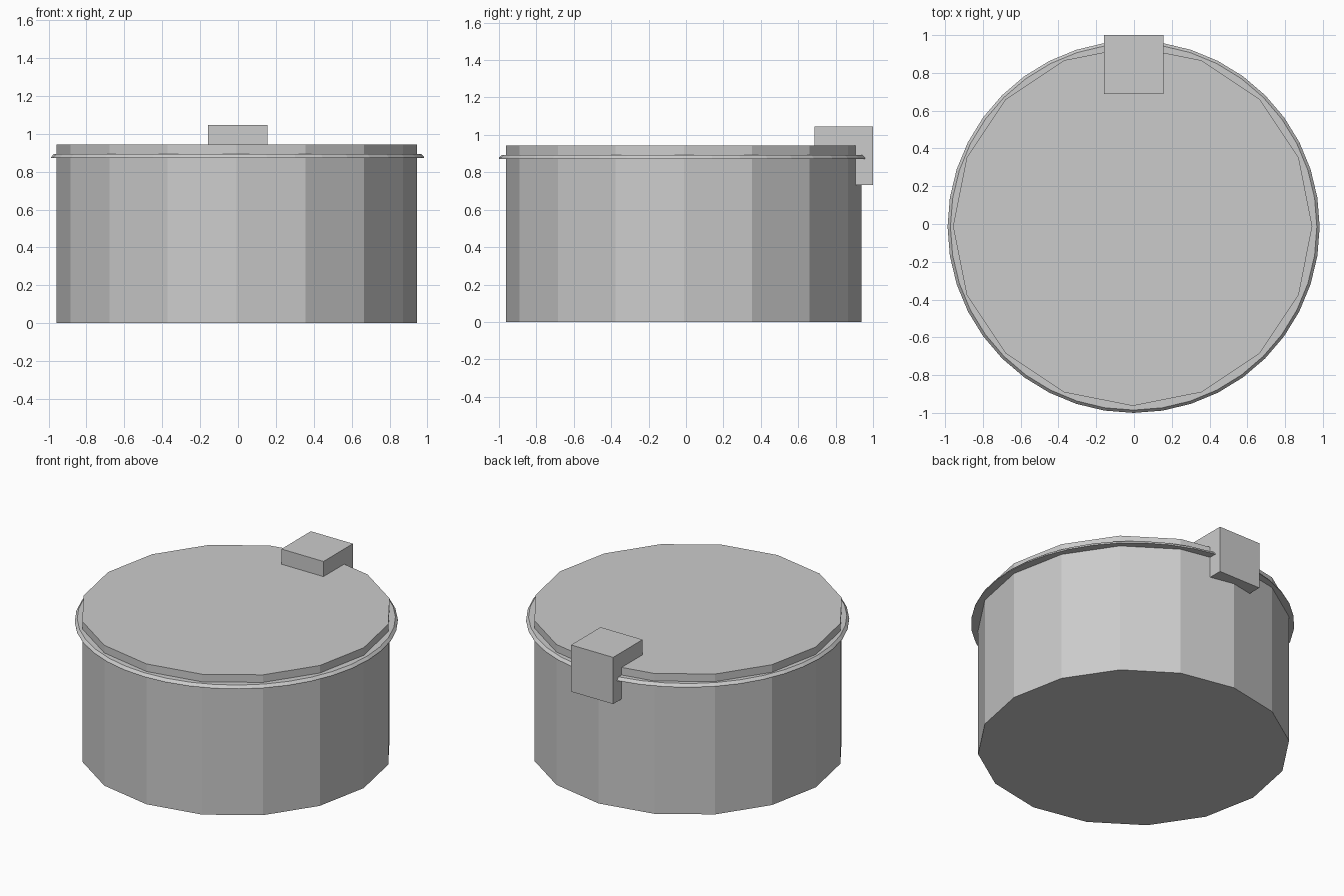
import bpy, bmesh
from math import sin, cos, tau

if "Cube" in bpy.data.objects:
    bpy.data.objects.remove(bpy.data.objects["Cube"])


def make_object(name, verts, faces):
    mesh = bpy.data.meshes.new(name)
    mesh.from_pydata(verts, [], faces)
    bm = bmesh.new()
    bm.from_mesh(mesh)
    bmesh.ops.recalc_face_normals(bm, faces=bm.faces[:])
    bm.to_mesh(mesh)
    bm.free()
    obj = bpy.data.objects.new(name, mesh)
    bpy.context.collection.objects.link(obj)
    return obj


def revolve(name, profile, sides, cx, cy, closed=False):
    """Turn an (r, z) profile about a vertical axis; cap the ends if it is open."""
    n = len(profile)
    verts = [(cx + r * cos(tau * i / sides), cy + r * sin(tau * i / sides), z)
             for i in range(sides) for r, z in profile]
    faces = []
    for i in range(sides):
        a, b = i * n, (i + 1) % sides * n
        for j in range(n if closed else n - 1):
            k = (j + 1) % n
            faces.append((a + j, b + j, b + k, a + k))
    if not closed:
        faces.append([i * n for i in range(sides)])
        faces.append([i * n + n - 1 for i in range(sides)])
    return make_object(name, verts, faces)


def extrude_x(name, outline, x0, x1):
    """Push a (y, z) outline along x."""
    n = len(outline)
    verts = [(x, y, z) for x in (x0, x1) for y, z in outline]
    faces = [list(range(n)), list(range(n, 2 * n))]
    faces += [(i, (i + 1) % n, n + (i + 1) % n, n + i) for i in range(n)]
    return make_object(name, verts, faces)


# Sixteen-sided drum with flat lid
revolve("drum_body", [(0.951, 0.0), (0.951, 0.944)], 16, -0.007, -0.012)

# Thin rim band with a bevelled outer edge
revolve("rim_band", [(0.925, 0.872), (0.985, 0.872), (0.984, 0.878),
                     (0.97, 0.893), (0.925, 0.893)], 40, -0.002, -0.015, closed=True)

# L-shaped clasp hooked over the back edge
extrude_x("rear_clasp", [(0.687, 0.943), (0.687, 1.046), (1.0, 1.046), (1.0, 0.732),
                         (0.907, 0.732), (0.907, 0.943)], -0.158, 0.155)
